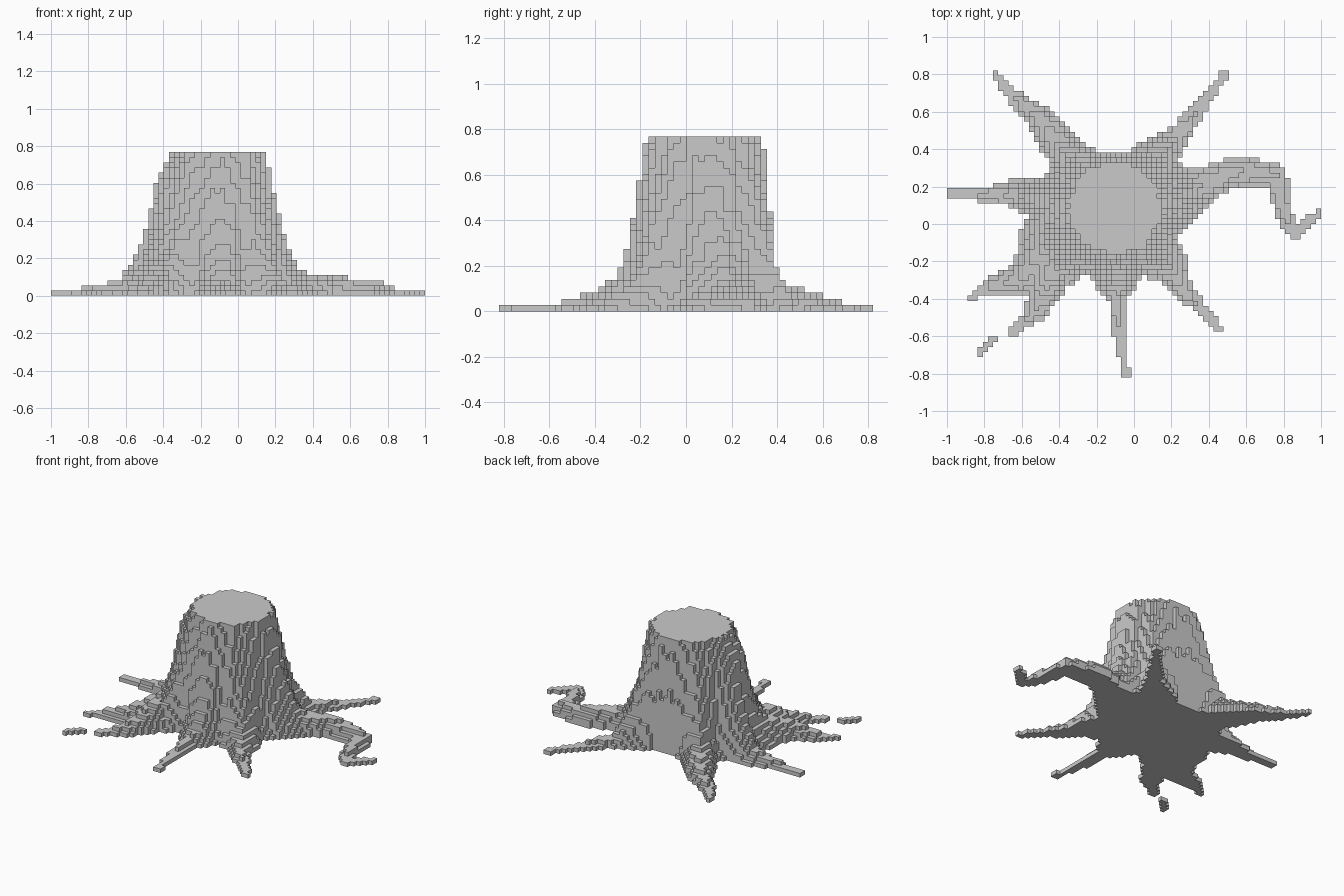
import bpy, bmesh, math
from mathutils import Vector, noise

if "Cube" in bpy.data.objects:
    bpy.data.objects.remove(bpy.data.objects["Cube"], do_unlink=True)

NX, NY, NZ = 73, 60, 28
BLOCK = 2 / NX
TOP = NZ * BLOCK
CENTRE = Vector((-.1, .085))

# Each root: starting half width, angular spread and reach of its buttress, path on the ground
ROOTS = [
    (.08, 13, .27, [(-.55, .15), (-1, .165)]),
    (.11, 12, .26, [(-.35, .36), (-.5, .56), (-.63, .67), (-.74, .8)]),
    (.1, 14, .24, [(.1, .32), (.26, .5), (.49, .81)]),
    (.1, 23, .23, [(.25, .16), (.55, .285), (.76, .26), (.81, .03), (.87, -.05), (.99, .07)]),
    (.09, 17, .21, [(.18, -.22), (.28, -.37), (.46, -.56)]),
    (.06, 20, .17, [(-.09, -.3), (-.09, -.52), (-.04, -.81)]),
    (.12, 18, .26, [(-.45, -.27), (-.52, -.46), (-.65, -.58)]),
    (.02, 1, 0, [(-.75, -.62), (-.83, -.69)]),
    (.13, 24, .21, [(-.45, -.1), (-.6, -.29), (-.77, -.33), (-.87, -.39)]),
]


def direction(p):
    return math.degrees(math.atan2(p.y - CENTRE.y, p.x - CENTRE.x))


def bell(angle, middle, width):
    d = (angle - middle + 180) % 360 - 180
    return math.exp(-(d / width) ** 2)


BUTTRESSES = [(direction(Vector(path[0])), spread, reach) for _, spread, reach, path in ROOTS]


def trunk_radius(angle, z):
    flare = max(reach * bell(angle, middle, spread) for middle, spread, reach in BUTTRESSES)
    flare -= .05 * bell(angle, 90, 14)
    radius = .31 - .065 * (z / TOP) ** 2 + flare * math.exp(-z / .21) + .03 * math.exp(-z / .1)
    # Swelling on one side, and uneven bark
    radius += .055 * bell(angle, 182, 35) * min(1, (TOP - z) / .14)
    a = math.radians(angle)
    return radius + .018 * noise.noise(Vector((math.cos(a) * 8, math.sin(a) * 8, z * 3)))


def root_height(p):
    best = 0
    for width, _, _, path in ROOTS:
        for n, (a, b) in enumerate(zip(path, path[1:])):
            a, b = Vector(a), Vector(b)
            step = b - a
            t = min(1, max(0, (p - a).dot(step) / step.length_squared))
            taper = (1 - (n + t) / (len(path) - 1)) ** 1.3
            half_width = .02 + (width - .02) * taper
            ridge = .03 + (width - .02) * 1.4 * taper ** 1.5
            q = (p - a - step * t).length / half_width
            if q < 1:
                best = max(best, ridge * (1 - .7 * q * q))
    return best


def column(i, j):
    """Height of one grid column, in blocks."""
    p = Vector((i + .5 - NX / 2, j + .5 - NY / 2)) * BLOCK
    r, angle = (p - CENTRE).length, direction(p)
    trunk = sum(r < trunk_radius(angle, (k + .5) * BLOCK) for k in range(NZ))
    root = root_height(p)
    return max(trunk, max(1, round(root / BLOCK)) if root else 0)


heights = {(i, j): column(i, j) for i in range(NX) for j in range(NY)}

# Skin the stack of blocks with outward facing squares
bm = bmesh.new()
verts = {}


def quad(*corners):
    for x, y, z in corners:
        if (x, y, z) not in verts:
            place = Vector((x - NX / 2, y - NY / 2, z)) * BLOCK
            verts[x, y, z] = bm.verts.new(place)
    bm.faces.new([verts[c] for c in corners])


for (i, j), h in heights.items():
    if not h:
        continue
    ring = [(i, j), (i + 1, j), (i + 1, j + 1), (i, j + 1)]
    quad(*[(x, y, h) for x, y in ring])
    quad(*[(x, y, 0) for x, y in reversed(ring)])
    for n, (sx, sy) in enumerate([(0, -1), (1, 0), (0, 1), (-1, 0)]):
        a, b = ring[n], ring[(n + 1) % 4]
        for k in range(heights.get((i + sx, j + sy), 0), h):
            quad((*a, k), (*b, k), (*b, k + 1), (*a, k + 1))

# Merge flat areas into single faces
bmesh.ops.dissolve_limit(bm, angle_limit=.01, verts=bm.verts[:], edges=bm.edges[:])

mesh = bpy.data.meshes.new("tree_stump")
bm.to_mesh(mesh)
bm.free()
stump = bpy.data.objects.new("tree_stump", mesh)
bpy.context.collection.objects.link(stump)

grey = bpy.data.materials.new("plain_grey")
grey.use_nodes = True
colour = (.59, .59, .59, 1)
grey.diffuse_color = colour
grey.node_tree.nodes["Principled BSDF"].inputs["Base Color"].default_value = colour
mesh.materials.append(grey)
